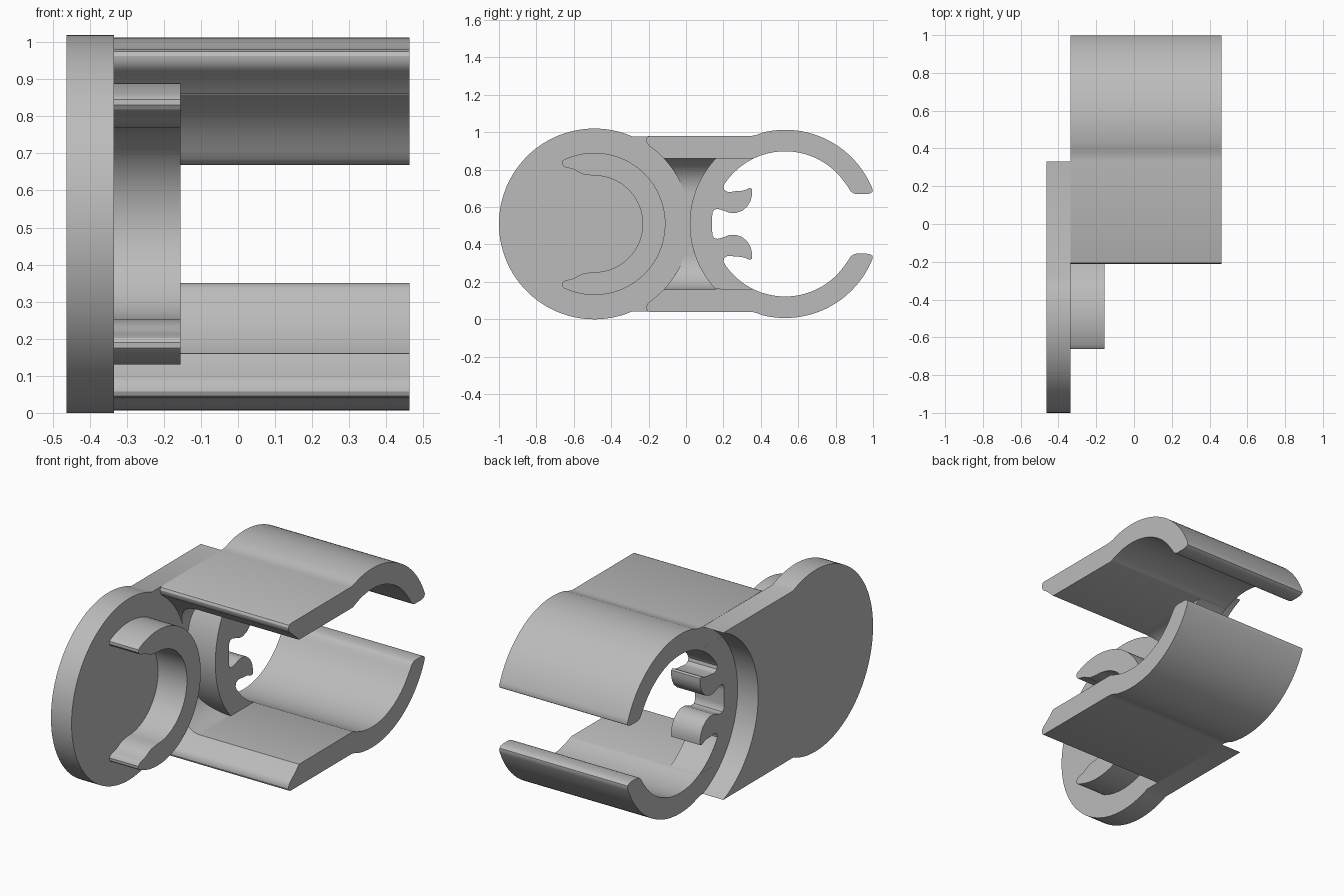
import bpy, bmesh, math

if "Cube" in bpy.data.objects:
    bpy.data.objects.remove(bpy.data.objects["Cube"])

ZC = 0.51                      # height of the mirror plane
X0, X1, X2, X3 = -0.463, -0.335, -0.155, 0.463
DISC_Y, RING_Y, R = -0.49, 0.53, 0.51

grey = bpy.data.materials.new("light_grey")
grey.diffuse_color = (0.5, 0.5, 0.5, 1)
grey.use_nodes = True
grey.node_tree.nodes["Principled BSDF"].inputs["Base Color"].default_value = grey.diffuse_color


def arc(cy, r, a0, a1, n=32):
    """Points (y, z) on a circle centred at mid height, angles in degrees."""
    return [(cy + r * math.cos(math.radians(a0 + (a1 - a0) * i / n)),
             ZC + r * math.sin(math.radians(a0 + (a1 - a0) * i / n))) for i in range(n + 1)]


def angle(cy, y, z):
    return math.degrees(math.atan2(z - ZC, y - cy))


def flip(pts):
    return [(y, 2 * ZC - z) for y, z in pts]


def finish(name, bm):
    bmesh.ops.recalc_face_normals(bm, faces=bm.faces)
    me = bpy.data.meshes.new(name)
    bm.to_mesh(me)
    bm.free()
    me.materials.append(grey)
    ob = bpy.data.objects.new(name, me)
    bpy.context.collection.objects.link(ob)
    bpy.ops.object.select_all(action='DESELECT')
    ob.select_set(True)
    bpy.context.view_layer.objects.active = ob
    bpy.ops.object.shade_smooth_by_angle(angle=math.radians(30))


def loft(name, sections):
    """Skin closed sections of equal point count and cap both ends."""
    bm = bmesh.new()
    rows = [[bm.verts.new(p) for p in s] for s in sections]
    n = len(rows[0])
    for a, b in zip(rows, rows[1:]):
        for i in range(n):
            j = (i + 1) % n
            bm.faces.new((a[i], a[j], b[j], b[i]))
    bm.faces.new(rows[0])
    bm.faces.new(rows[-1])
    finish(name, bm)


def extrude(name, pts, xa, xb):
    loft(name, [[(x, y, z) for y, z in pts] for x in (xa, xb)])


# Base plate: disc with a straight neck, cut by a circle around the clip
a = angle(DISC_Y, -0.288, 0.98)
b = angle(RING_Y, 0.33, 0.98)
extrude("base_plate", arc(DISC_Y, R, a, 360 - a, 72) + arc(RING_Y, R, 360 - b, b, 48), X0, X1)

# Hook on the disc: open ring with rounded, swept tips
a = angle(DISC_Y, -0.655, 0.852)
outer = arc(DISC_Y, 0.38, 0, a, 40)
tip = [(-0.662, 0.845), (-0.663, 0.83), (-0.655, 0.818), (-0.64, 0.811), (-0.615, 0.806),
       (-0.594, 0.798), (-0.575, 0.787), (-0.55, 0.776), (-0.52, 0.771)]
inner = arc(DISC_Y, 0.258, 90, 0, 32)
upper = outer + tip + inner
extrude("disc_hook", upper + flip(upper[::-1])[1:-1], X1 - 0.01, X2)

# Long clip arms: flat bar ending in a curved jaw
end = [(-0.195, 0.98), (-0.207, 0.975), (-0.213, 0.962), (-0.211, 0.947)]
under = arc(DISC_Y, R, angle(DISC_Y, -0.2, 0.929), angle(DISC_Y, -0.119, 0.86), 8)
jaw_in = arc(RING_Y, 0.388, angle(RING_Y, 0.36, 0.86), angle(RING_Y, 0.85, 0.735), 40)
jaw_tip = [(0.868, 0.705), (0.88, 0.685), (0.892, 0.675), (0.91, 0.669), (0.965, 0.669),
           (0.985, 0.673), (0.997, 0.681)]
jaw_out = arc(RING_Y, 0.503, angle(RING_Y, 0.998, 0.695), angle(RING_Y, 0.41, 0.998), 40)
arm = end + under + jaw_in + jaw_tip + jaw_out + [(0.38, 0.987), (0.355, 0.981), (0.33, 0.98)]
extrude("upper_clip_arm", arm, X1, X3)
extrude("lower_clip_arm", flip(arm), X1, X3)

# Back wall of the clip with two small curled fingers
wall = arc(RING_Y, R, 180, angle(RING_Y, 0.157, 0.86), 24)
inside = arc(RING_Y, 0.388, angle(RING_Y, 0.36, 0.86), angle(RING_Y, 0.205, 0.727), 16)
finger = [(0.2, 0.71), (0.204, 0.692), (0.22, 0.682), (0.24, 0.681), (0.265, 0.685),
          (0.295, 0.686), (0.32, 0.693), (0.34, 0.702), (0.353, 0.697), (0.354, 0.67),
          (0.346, 0.635), (0.328, 0.604), (0.3, 0.58), (0.265, 0.568), (0.23, 0.57),
          (0.2, 0.582), (0.17, 0.59), (0.152, 0.587), (0.142, 0.572), (0.14, 0.55)]
upper = wall + inside + finger
extrude("clip_back_wall", upper + flip(upper[::-1])[:-1], X1, X2)

# Concave webs joining plate and arms, trimmed by both circles
for name, s in (("upper_web", 1), ("lower_web", -1)):
    sections = []
    for i in range(17):
        t = math.radians(90 * i / 16)
        dz = 0.17 + 0.18 * math.sin(t)
        x = X2 - 0.18 * math.cos(t)
        w = math.sqrt(R * R - dz * dz)
        ya, yb, z = DISC_Y + w, RING_Y - w, ZC + s * dz
        sections.append([(X1 - 0.01, ya, z), (X1 - 0.01, yb, z), (x, yb, z), (x, ya, z)])
    loft(name, sections)
